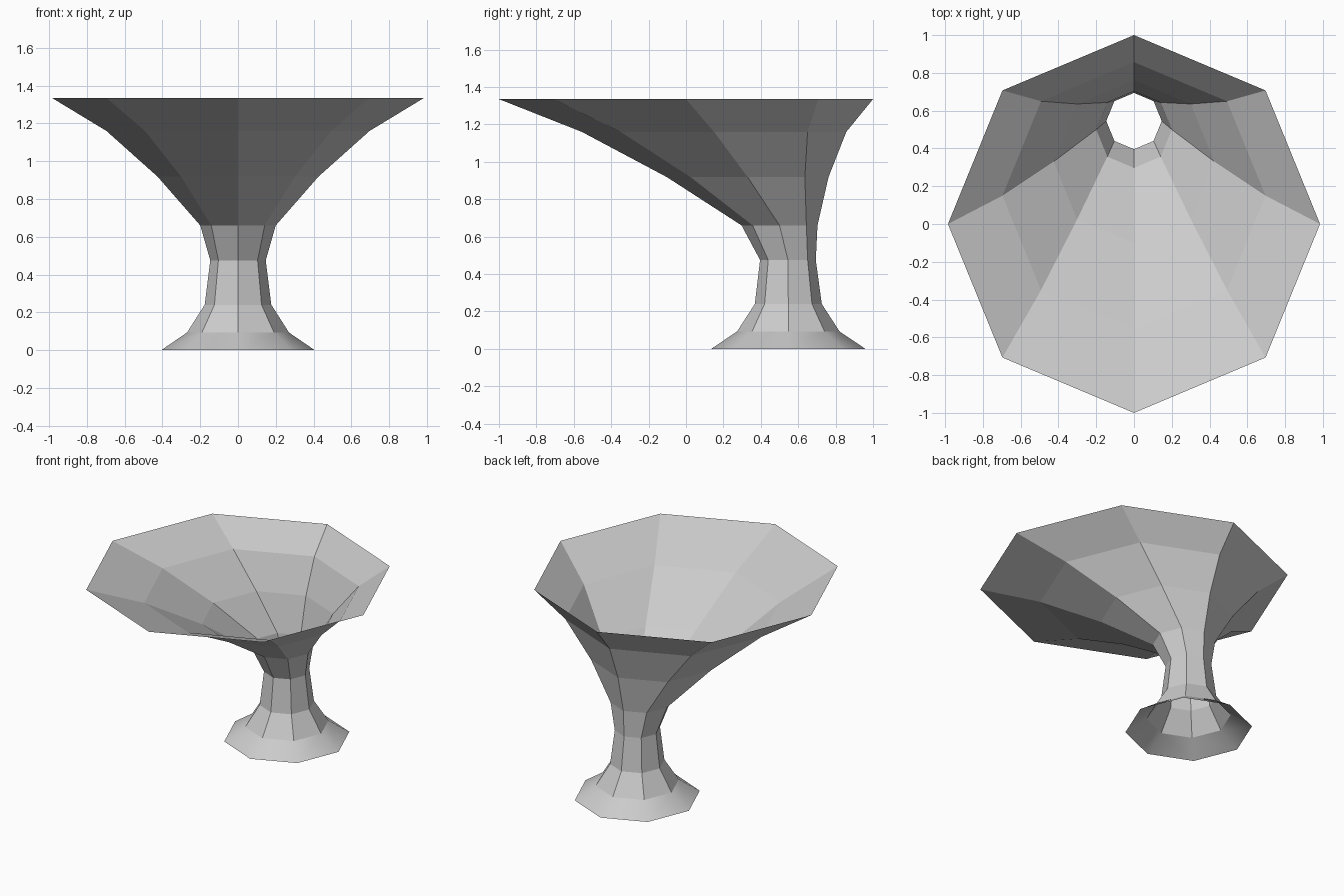
import bpy
import bmesh
from math import cos, sin, tau

# Remove the default cube if present
cube = bpy.data.objects.get("Cube")
if cube:
    bpy.data.objects.remove(cube, do_unlink=True)

SIDES = 8

# Stacked octagon rings: height, centre y, radius
RINGS = [
    (0.0, 0.547, 0.412),
    (0.093, 0.547, 0.274),
    (0.24, 0.547, 0.179),
    (0.475, 0.545, 0.149),
    (0.66, 0.50, 0.203),
    (0.918, 0.33, 0.432),
    (1.16, 0.15, 0.707),
    (1.335, 0.0, 1.0),
]
WIDTH = 0.985  # slight narrowing across x


def make_material(name, rgb):
    mat = bpy.data.materials.new(name)
    mat.use_nodes = True
    colour = (*rgb, 1.0)
    mat.diffuse_color = colour
    mat.node_tree.nodes["Principled BSDF"].inputs["Base Color"].default_value = colour
    return mat


def ring(bm, z, y, r):
    angles = [tau * i / SIDES for i in range(SIDES)]
    return [bm.verts.new((WIDTH * r * cos(a), y + r * sin(a), z)) for a in angles]


# Open shell: flared foot, neck and forward-leaning bowl
bm = bmesh.new()
loops = [ring(bm, *spec) for spec in RINGS]
for level, (low, high) in enumerate(zip(loops, loops[1:])):
    for i in range(SIDES):
        j = (i + 1) % SIDES
        face = bm.faces.new((low[i], low[j], high[j], high[i]))
        face.smooth = level == 0  # only the foot skirt is smooth

mesh = bpy.data.meshes.new("funnel_shell")
bm.to_mesh(mesh)
bm.free()
mesh.materials.append(make_material("plain grey", (0.6, 0.6, 0.6)))
shell = bpy.data.objects.new("funnel_shell", mesh)
bpy.context.collection.objects.link(shell)
